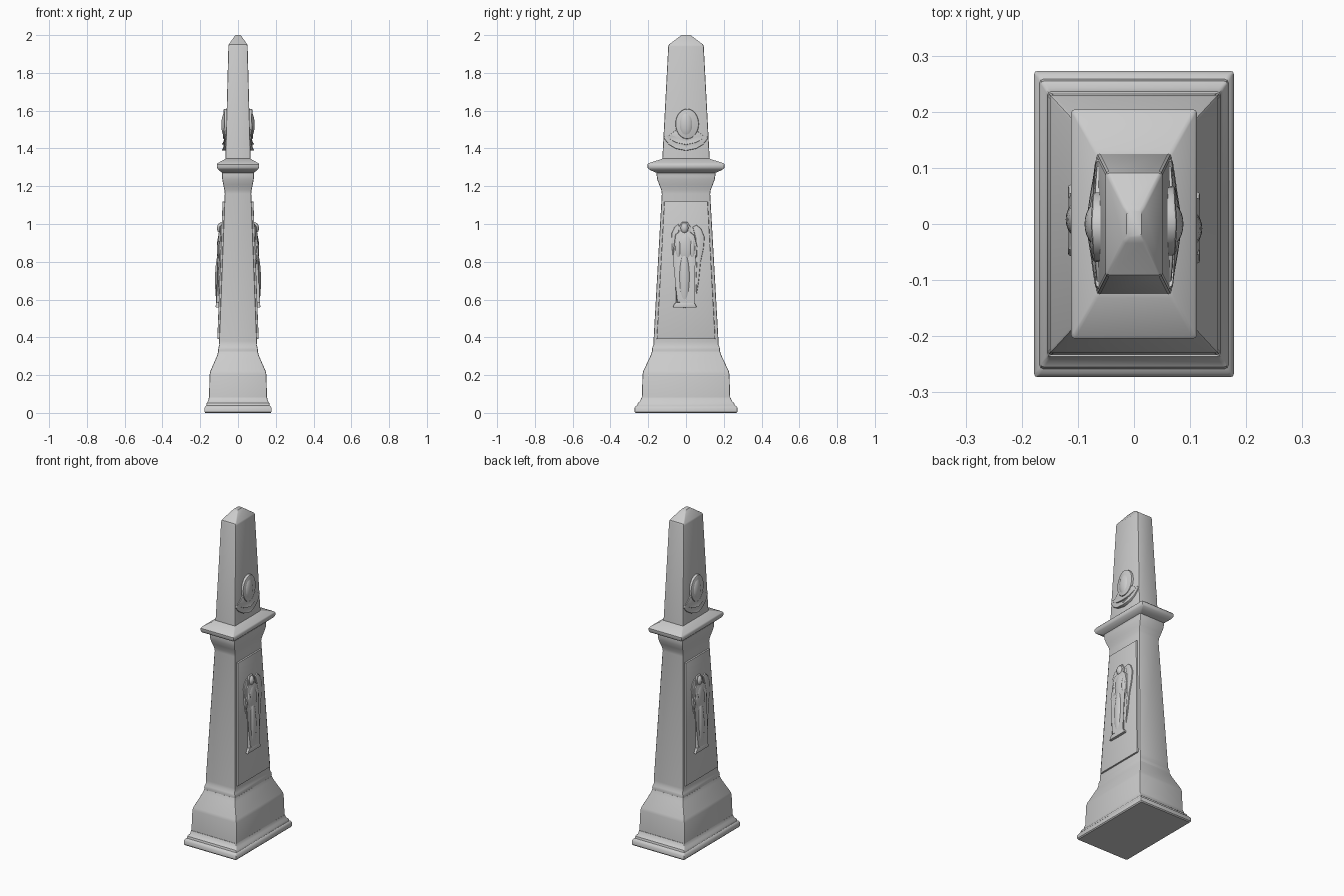
import bpy, bmesh, math
from mathutils import Matrix


def finish(name, bm, angle=35, both=False):
    """Turn a bmesh into an object; 'both' repeats it on the opposite side."""
    bmesh.ops.recalc_face_normals(bm, faces=bm.faces[:])
    me = bpy.data.meshes.new(name)
    bm.to_mesh(me)
    bm.free()
    me.shade_smooth()
    me.set_sharp_from_angle(angle=math.radians(angle))
    for i in range(2 if both else 1):
        ob = bpy.data.objects.new(name + ("_left" if i else "_right" if both else ""), me)
        ob.rotation_euler.z = math.pi * i
        bpy.context.collection.objects.link(ob)


def loft(name, rows, r=0.006):
    """Stack of round-cornered rectangles: rows of (half x, half y, z)."""
    bm = bmesh.new()
    rings = []
    for hx, hy, z in rows:
        ring = []
        for k, (sx, sy) in enumerate([(1, 1), (-1, 1), (-1, -1), (1, -1)]):
            for j in range(3):
                a = math.pi / 2 * (k + j / 2)
                ring.append(bm.verts.new((sx * (hx - r) + r * math.cos(a),
                                          sy * (hy - r) + r * math.sin(a), z)))
        rings.append(ring)
    for a, b in zip(rings, rings[1:]):
        for i in range(12):
            j = (i + 1) % 12
            bm.faces.new((a[i], a[j], b[j], b[i]))
    bm.faces.new(rings[0][::-1])
    bm.faces.new(rings[-1])
    finish(name, bm)


def shaft_x(z):
    return 0.100 + (z - 0.38) / 0.78 * (0.070 - 0.100)


def spire_x(z):
    return 0.067 + (z - 1.34) / 0.61 * (0.051 - 0.067)


def relief(name, outline, surf, depth, bevel=0.005):
    """Raised (y, z) outline on a sloping face; depth may vary with y."""
    bm = bmesh.new()
    d = depth if callable(depth) else (lambda y: depth)
    low = [bm.verts.new((surf(z) - 0.012, y, z)) for y, z in outline]
    top = [bm.verts.new((surf(z) + d(y), y, z)) for y, z in outline]
    n = len(outline)
    for i in range(n):
        j = (i + 1) % n
        bm.faces.new((low[i], low[j], top[j], top[i]))
    bm.faces.new(low[::-1])
    cap = bm.faces.new(top)
    rim = list(cap.edges)
    bmesh.ops.triangulate(bm, faces=[cap])
    bmesh.ops.bevel(bm, geom=rim, offset=bevel, segments=2, profile=0.5, affect='EDGES')
    finish(name, bm, 40, True)


def blob(name, y, z, size, surf, out=0.0):
    """Half-sunk ellipsoid on a face."""
    bm = bmesh.new()
    bmesh.ops.create_uvsphere(bm, u_segments=24, v_segments=14, radius=1,
                              matrix=Matrix.Translation((surf(z) + out, y, z)) @ Matrix.Diagonal((*size, 1)))
    finish(name, bm, 60, True)


# Stepped foot and plinth
loft("foot", [(0.173, 0.268, 0), (0.178, 0.273, 0.006), (0.178, 0.273, 0.026), (0.172, 0.266, 0.036),
              (0.168, 0.258, 0.040), (0.166, 0.255, 0.052), (0.158, 0.243, 0.062), (0.154, 0.236, 0.082)])
loft("plinth", [(0.154, 0.234, 0.07), (0.150, 0.230, 0.205), (0.146, 0.226, 0.222),
                (0.110, 0.187, 0.305), (0.105, 0.180, 0.325)])

# Tapered shaft with moulding at the bottom and flared neck
loft("shaft", [(0.104, 0.179, 0.31), (0.105, 0.180, 0.335), (0.103, 0.178, 0.348), (0.099, 0.172, 0.36),
               (0.100, 0.172, 0.38), (0.070, 0.128, 1.16), (0.072, 0.131, 1.18), (0.078, 0.142, 1.208),
               (0.083, 0.152, 1.235), (0.085, 0.155, 1.255), (0.085, 0.155, 1.272), (0.09, 0.163, 1.28)])

# Cornice slab
loft("cornice", [(0.084, 0.154, 1.27), (0.096, 0.180, 1.281), (0.108, 0.199, 1.291), (0.112, 0.204, 1.300),
                 (0.112, 0.204, 1.316), (0.108, 0.199, 1.322), (0.070, 0.132, 1.343), (0.066, 0.126, 1.346)])

# Obelisk top with blunt pyramid
loft("obelisk", [(0.067, 0.126, 1.33), (0.051, 0.094, 1.940), (0.049, 0.091, 1.950),
                 (0.020, 0.034, 1.992), (0.013, 0.024, 2.0)])

# Side panels
relief("panel", [(-0.155, 0.39), (0.155, 0.39), (0.115, 1.12), (-0.115, 1.12)], shaft_x, 0.010, 0.004)


def panel_x(z):
    return shaft_x(z) + 0.010


# Robed winged figure on the panel
relief("figure_pedestal", [(-0.07, 0.557), (0.057, 0.557), (0.052, 0.572), (0.04, 0.585), (-0.055, 0.585),
                           (-0.065, 0.572)], panel_x, 0.015)
relief("figure_robe", [(-0.053, 0.58), (0.036, 0.58), (0.03, 0.68), (0.035, 0.80), (0.058, 0.83),
                       (0.06, 0.88), (0.045, 0.94), (0.02, 0.96), (-0.035, 0.96), (-0.056, 0.945),
                       (-0.066, 0.87), (-0.062, 0.825), (-0.045, 0.80), (-0.048, 0.68)],
       panel_x, 0.014, 0.008)
blob("figure_skirt", -0.008, 0.70, (0.024, 0.032, 0.15), panel_x)
blob("figure_torso", -0.003, 0.87, (0.021, 0.045, 0.085), panel_x)
for s in (-1, 1):
    blob("figure_arm", -0.004 + s * 0.038, 0.865, (0.020, 0.018, 0.065), panel_x)
blob("figure_head", -0.008, 0.978, (0.022, 0.022, 0.03), panel_x, 0.002)
relief("figure_veil", [(-0.04, 0.945), (0.025, 0.945), (0.024, 0.985), (0.008, 1.01), (-0.022, 1.01),
                       (-0.038, 0.985)], panel_x, 0.010)
relief("right_wing", [(0.05, 0.93), (0.035, 0.985), (0.055, 0.995), (0.08, 0.975), (0.098, 0.93),
                      (0.093, 0.87), (0.078, 0.80), (0.068, 0.70), (0.055, 0.62), (0.052, 0.70),
                      (0.058, 0.82)], panel_x, 0.007)
relief("left_wing", [(-0.055, 0.93), (-0.03, 0.975), (-0.04, 1.0), (-0.06, 0.985), (-0.076, 0.95),
                     (-0.074, 0.87), (-0.066, 0.81), (-0.062, 0.86)], panel_x, 0.006)

# Portrait medallion and garland on the obelisk
relief("medallion", [(0.006 + 0.062 * math.cos(a), 1.53 + 0.08 * math.sin(a))
                     for a in (i * math.tau / 24 for i in range(24))],
       spire_x, lambda y: 0.017 - 0.08 * abs(y), 0.006)
blob("medallion_face", 0.0, 1.525, (0.026, 0.040, 0.072), spire_x)
lower = [(-0.116, 1.452), (-0.09, 1.42), (-0.055, 1.399), (0, 1.388), (0.055, 1.399), (0.09, 1.42), (0.116, 1.452)]
upper = [(0.112, 1.466), (0.085, 1.448), (0.05, 1.43), (0, 1.420), (-0.05, 1.43), (-0.085, 1.448), (-0.112, 1.466)]
relief("garland", lower + upper, spire_x, lambda y: 0.023 - 0.16 * abs(y), 0.005)
relief("garland_backing", [(-0.107, 1.456), (0, 1.41), (0.107, 1.456), (0.05, 1.50), (-0.05, 1.50)],
       spire_x, lambda y: 0.012 - 0.09 * abs(y), 0.003)
